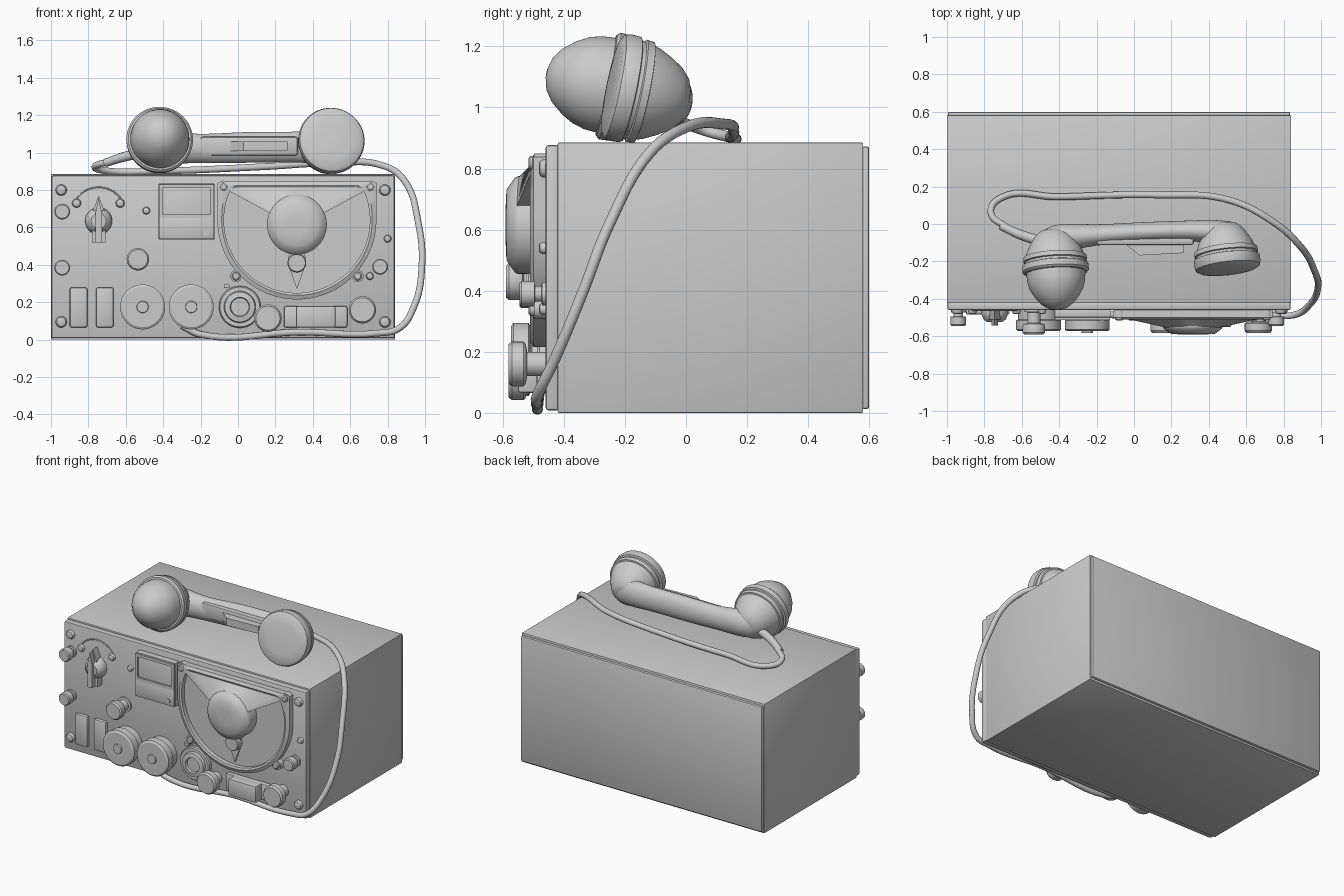
import bpy, bmesh, math
from mathutils import Vector

FRONT = -0.46  # y of the control panel


def finish(bm, name):
    bmesh.ops.recalc_face_normals(bm, faces=bm.faces)
    me = bpy.data.meshes.new(name)
    bm.to_mesh(me)
    bm.free()
    ob = bpy.data.objects.new(name, me)
    bpy.context.collection.objects.link(ob)
    return ob


def loft(name, rings, wrap=False, caps=True):
    """Join equal closed rings of points; wrap joins last ring to first."""
    bm = bmesh.new()
    vs = [[bm.verts.new(p) for p in r] for r in rings]
    n, m = len(vs), len(vs[0])
    for i in range(n if wrap else n - 1):
        a, b = vs[i], vs[(i + 1) % n]
        for j in range(m):
            k = (j + 1) % m
            bm.faces.new((a[j], a[k], b[k], b[j]))
    if caps and not wrap:
        bm.faces.new(vs[0])
        bm.faces.new(vs[-1])
    return finish(bm, name)


def box(name, x0, x1, y0, y1, z0, z1, bevel=0.006):
    bm = bmesh.new()
    bmesh.ops.create_cube(bm, size=1)
    for v in bm.verts:
        v.co = ((x0 + x1) / 2 + v.co.x * (x1 - x0),
                (y0 + y1) / 2 + v.co.y * (y1 - y0),
                (z0 + z1) / 2 + v.co.z * (z1 - z0))
    bmesh.ops.bevel(bm, geom=bm.edges[:], offset=bevel, segments=2, profile=0.5, affect='EDGES')
    return finish(bm, name)


def lathe(name, profile, origin, axis=(0, -1, 0), seg=48):
    """Turn (distance along axis, radius) pairs around an axis."""
    axis, o = Vector(axis).normalized(), Vector(origin)
    u = axis.cross(Vector((0, 0, 1))).normalized()
    w = u.cross(axis)
    ang = [2 * math.pi * i / seg for i in range(seg)]
    return loft(name, [[o + axis * t + (u * math.cos(a) + w * math.sin(a)) * r for a in ang]
                       for t, r in profile])


def panel_knob(name, x, z, profile, y=FRONT, seg=48):
    return lathe(name, [(-0.004, profile[0][1])] + profile, (x, y, z), seg=seg)


def prism(name, pts, y0, y1):
    return loft(name, [[(x, y, z) for x, z in pts] for y in (y0, y1)])


def tube(name, pts, depth, radii=None):
    cu = bpy.data.curves.new(name, 'CURVE')
    cu.dimensions = '3D'
    cu.bevel_depth = depth
    cu.bevel_resolution = 4
    cu.use_fill_caps = True
    sp = cu.splines.new('BEZIER')
    sp.bezier_points.add(len(pts) - 1)
    for i, (b, p) in enumerate(zip(sp.bezier_points, pts)):
        b.co = p
        b.handle_left_type = b.handle_right_type = 'AUTO'
        b.radius = radii[i] if radii and i < len(radii) else 1
    ob = bpy.data.objects.new(name, cu)
    bpy.context.collection.objects.link(ob)
    return ob


# Case
box("case", -1, 0.84, -0.42, 0.58, 0, 0.885, 0.004)
box("front_panel", -0.998, 0.838, FRONT, -0.415, 0.008, 0.877, 0.01)
box("back_panel", -0.995, 0.835, 0.575, 0.6, 0.012, 0.873, 0.01)

# Screws
for x, z, r in [(-0.945, 0.8, 0.03), (-0.945, 0.095, 0.03), (0.785, 0.8, 0.03), (0.785, 0.095, 0.03),
                (-0.863, 0.73, 0.024), (-0.63, 0.73, 0.024), (-0.49, 0.69, 0.02), (0.8, 0.54, 0.02),
                (0.705, 0.34, 0.02)]:
    panel_knob("panel_screw", x, z, [(0.008, r), (0.018, r * 0.8), (0.022, r * 0.4)], seg=24)

# Binding posts
for x, z in [(-0.94, 0.685), (-0.94, 0.385), (0.76, 0.39)]:
    panel_knob("binding_post", x, z, [(0.012, 0.038), (0.013, 0.026), (0.035, 0.026), (0.036, 0.042),
                                      (0.078, 0.042), (0.085, 0.036)], seg=32)

# Selector switch
sx, sz = -0.745, 0.635
panel_knob("selector_base", sx, sz, [(0.02, 0.072), (0.05, 0.06), (0.065, 0.04)])
prism("selector_pointer", [(sx + a, sz + b) for a, b in
      [(0, 0.135), (0.036, 0.04), (0.036, -0.115), (-0.036, -0.115), (-0.036, 0.04)]], FRONT, -0.51)
prism("selector_ridge", [(sx + a, sz + b) for a, b in
      [(0, 0.125), (0.018, 0.04), (0.018, -0.115), (-0.018, -0.115), (-0.018, 0.04)]], -0.505, -0.543)
tube("selector_scale", [(sx + 0.145 * math.cos(math.radians(a)), FRONT, 0.67 + 0.145 * math.sin(math.radians(a)))
                        for a in range(25, 156, 13)], 0.004)

# Meter with sunken window frame
box("meter_body", -0.425, -0.125, -0.50, -0.455, 0.535, 0.835)
mw = [(-0.147, 0.81), (-0.147, 0.67), (-0.405, 0.67), (-0.405, 0.81)]
mo = [(-0.128, 0.83), (-0.128, 0.65), (-0.422, 0.65), (-0.422, 0.83)]
loft("meter_frame", [[(a, -0.495, b), (a, -0.512, b), (c, -0.512, d), (c, -0.495, d)]
                     for (a, b), (c, d) in zip(mw, mo)], wrap=True)
box("meter_lower_cover", -0.422, -0.128, -0.512, -0.495, 0.538, 0.652, 0.003)
panel_knob("meter_screw", -0.17, 0.57, [(0.006, 0.015)], y=-0.512, seg=20)

# Sockets on the left
for x in (-0.9, -0.76):
    box("socket_block", x, x + 0.095, -0.485, -0.455, 0.065, 0.28, 0.012)

# Knobs
panel_knob("small_knob", -0.535, 0.43, [(0.01, 0.05), (0.012, 0.035), (0.07, 0.035), (0.075, 0.055),
                                        (0.085, 0.06), (0.12, 0.06), (0.13, 0.052)])
for x in (-0.51, -0.25):
    panel_knob("tuning_knob", x, 0.175, [(0.05, 0.11), (0.055, 0.12), (0.105, 0.12), (0.113, 0.108),
                                         (0.113, 0.032), (0.122, 0.03)])
panel_knob("socket_ring", 0.01, 0.175, [(0.02, 0.112), (0.028, 0.106), (0.028, 0.085), (0.045, 0.08),
                                        (0.05, 0.052), (0.035, 0.048)])
box("ring_marker", -0.075, -0.045, -0.475, FRONT + 0.005, 0.275, 0.295, 0.003)
for x, z in [(0.16, 0.115), (0.665, 0.16)]:
    panel_knob("lock_knob", x, z, [(0.03, 0.04), (0.06, 0.04), (0.065, 0.066), (0.072, 0.073),
                                   (0.11, 0.073), (0.122, 0.064)])
box("plug_base", 0.245, 0.585, -0.49, -0.455, 0.065, 0.18, 0.012)
box("plug_block", 0.31, 0.52, -0.55, -0.48, 0.066, 0.179, 0.008)

# Tuning dial: arched frame around a sunken scale, with a cone cover and hub
dx, dz, hz = 0.315, 0.64, 0.615


def reach(a, side, top):
    c, s = abs(math.cos(a)), math.sin(a)
    return min(side / max(c, 1e-6), top / s) if s > 1e-6 else side


def outer(a):
    r = reach(a, 0.425, 0.205)
    return (dx + r * math.cos(a), dz + r * math.sin(a))


def inner(a):
    r = min(0.39, 0.175 / math.sin(a)) if math.sin(a) > 0 else 0.39
    return (dx + r * math.cos(a), dz + r * math.sin(a))


angs = [math.radians(2.5 * i) for i in range(144)]
prism("dial_scale", [outer(a) for a in angs], FRONT + 0.005, -0.475)
frame = []
for a in angs:
    (ox, oz), (ix, iz) = outer(a), inner(a)
    mx, mz = ox * 0.35 + ix * 0.65, oz * 0.35 + iz * 0.65
    frame.append([(ox, -0.47, oz), (ox, -0.5, oz), (mx, -0.51, mz), (ix, -0.505, iz), (ix, -0.47, iz)])
loft("dial_frame", frame, wrap=True)
cover = []
for i in range(49):
    a = math.radians(23 + 134 * i / 48)
    (ix, iz), hx, hy = inner(a), dx + 0.15 * math.cos(a), hz + 0.15 * math.sin(a)
    cover.append([(ix, -0.475, iz), (ix, -0.506, iz), (hx, -0.555, hy), (hx, -0.475, hy)])
loft("dial_cover", cover)
panel_knob("dial_hub", dx, hz, [(0.09, 0.16), (0.1, 0.155), (0.117, 0.132), (0.128, 0.115), (0.131, 0.05)])
prism("dial_cursor", [(dx + a, b) for a, b in [(0.05, 0.41), (0.0, 0.27), (-0.05, 0.41), (-0.04, 0.47), (0.04, 0.47)]],
      -0.47, -0.487)
panel_knob("dial_cursor_knob", dx, 0.41, [(0.055, 0.05), (0.062, 0.045)], seg=32)
for x, z in [(-0.078, 0.818), (0.708, 0.818), (-0.01, 0.34), (0.64, 0.34)]:
    panel_knob("dial_lug", x, z, [(0.038, 0.032)], seg=24)
    panel_knob("dial_screw", x, z, [(0.05, 0.023), (0.055, 0.016)], seg=24)

# Handset
cup = [(0, 0.045), (0.012, 0.075), (0.04, 0.105), (0.08, 0.13), (0.12, 0.15), (0.145, 0.158), (0.147, 0.168),
       (0.172, 0.171), (0.176, 0.163), (0.188, 0.163), (0.192, 0.176), (0.225, 0.178)]
lathe("mouthpiece", cup + [(0.236, 0.168), (0.238, 0.158), (0.28, 0.155), (0.32, 0.144), (0.36, 0.122),
                           (0.4, 0.09), (0.425, 0.055), (0.436, 0.015)], (-0.43, -0.03, 1.025), (0.05, -0.97, 0.2), 64)
lathe("earpiece", cup + [(0.245, 0.172), (0.255, 0.155), (0.26, 0.1), (0.262, 0.02)],
      (0.475, 0.005, 1.02), (0.11, -0.97, 0.2), 64)
rings = []
for x, y, z, ry, rz in [(-0.5, -0.085, 1.03, 0.035, 0.05), (-0.45, -0.08, 1.03, 0.075, 0.09),
                        (-0.35, -0.07, 1.03, 0.075, 0.09), (-0.22, -0.06, 1.02, 0.055, 0.075),
                        (-0.05, -0.048, 1.025, 0.053, 0.082), (0.1, -0.04, 1.03, 0.053, 0.083),
                        (0.3, -0.035, 1.03, 0.053, 0.08), (0.42, -0.04, 1.03, 0.065, 0.09),
                        (0.52, -0.05, 1.03, 0.065, 0.09), (0.585, -0.06, 1.03, 0.04, 0.06)]:
    rings.append([(x, y + ry * math.cos(t * math.pi / 16), z + rz * math.sin(t * math.pi / 16)) for t in range(32)])
handle = loft("handset_handle", rings)
handle.modifiers.new("smooth", 'SUBSURF').levels = 1
handle.modifiers["smooth"].render_levels = 1
box("handle_plate", -0.2, 0.32, -0.112, -0.07, 0.985, 1.085, 0.012)
loft("talk_switch", [[(0.265, -0.1, z), (-0.055, -0.1, z), (0.03, -0.168, z), (0.265, -0.155, z)]
                     for z in (1.01, 1.06)])

# Cord
tube("cord_sleeve", [(-0.46, -0.1, 1.01), (-0.6, -0.06, 0.98), (-0.71, -0.01, 0.945)], 0.026, [1.1, 1, 0.85])
tube("cord", [(-0.68, -0.02, 0.955), (-0.765, 0.06, 0.925), (-0.72, 0.135, 0.905), (-0.4, 0.145, 0.903),
              (0.14, 0.155, 0.925), (0.5, 0.13, 0.945), (0.76, 0.0, 0.935), (0.89, -0.12, 0.85),
              (0.965, -0.25, 0.62), (0.983, -0.34, 0.39), (0.94, -0.43, 0.175), (0.86, -0.485, 0.06),
              (0.75, -0.49, 0.035), (0.33, -0.485, 0.04), (-0.2, -0.485, 0.028), (-0.3, -0.48, 0.075)], 0.018)

# Smooth shading with crisp edges
meshes = [o for o in bpy.context.collection.objects if o.type == 'MESH']
for o in meshes:
    o.select_set(True)
bpy.context.view_layer.objects.active = meshes[0]
bpy.ops.object.shade_smooth_by_angle(angle=math.radians(32))
